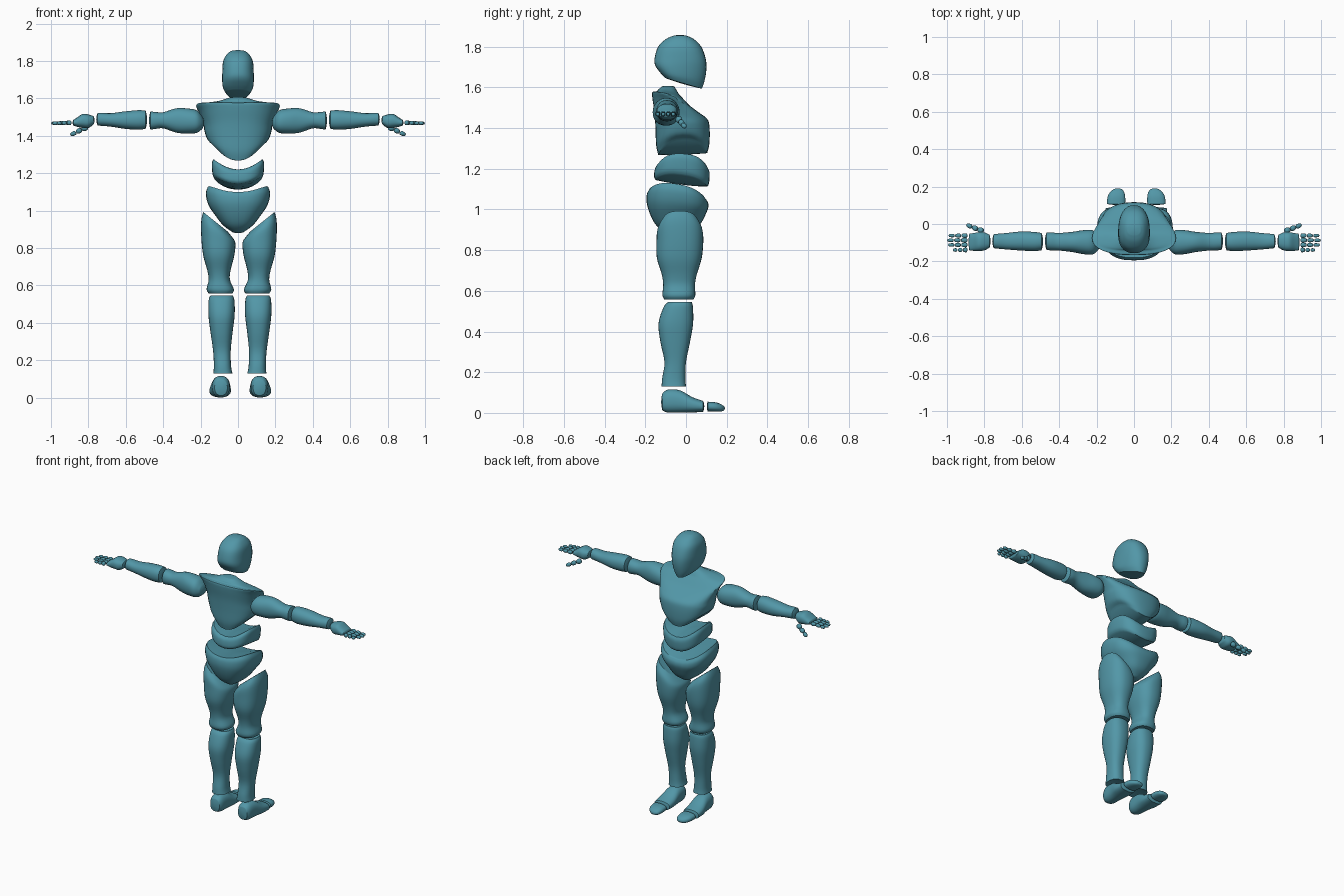
import bpy, bmesh, math
from mathutils import Vector

teal = bpy.data.materials.new("teal")
teal.diffuse_color = (0.085, 0.31, 0.39, 1)

AXES = {"x": lambda u, v, t: Vector((t, u, v)),
        "y": lambda u, v, t: Vector((u, t, v)),
        "z": lambda u, v, t: Vector((u, v, t))}


def spow(c, e):
    return math.copysign(abs(c) ** e, c)


def smooth_rings(rings, steps):
    """Catmull-Rom interpolation between the key cross-sections."""
    rings = [tuple(r) + (0,) * (9 - len(r)) for r in rings]
    out = []
    for i in range(len(rings) - 1):
        p0, p1 = rings[max(i - 1, 0)], rings[i]
        p2, p3 = rings[i + 1], rings[min(i + 2, len(rings) - 1)]
        for k in range(steps):
            f = k / steps
            out.append([b + 0.5 * f * (c - a + f * (2 * a - 5 * b + 4 * c - d + f * (3 * (b - c) + d - a)))
                        for a, b, c, d in zip(p0, p1, p2, p3)])
    return out + [list(rings[-1])]


def loft(name, rings, axis="z", side=1, shift=0.0, n=32, steps=4, dome=0.008, power=2.4, place=None):
    """Skin rings (t, centre u, centre v, radius u, radius v, slope u, slope v, bend, taper)."""
    keys = smooth_rings(rings, steps)
    first, last = keys[0], keys[-1]
    caps = (0.35, 0.7, 0.93)
    # rounded end caps made of concentric rings
    spec = [(first, k, -dome * (1 - k * k)) for k in caps]
    spec += [(r, 1, 0) for r in keys]
    spec += [(last, k, dome * (1 - k * k)) for k in reversed(caps)]
    bm = bmesh.new()

    def vert(u, v, t):
        p = AXES[axis](u, v, t)
        if place:
            p = place(p)
        return bm.verts.new((side * p.x + shift, p.y, p.z))

    loops = []
    for (t, cu, cv, ru, rv, su, sv, bend, taper), k, off in spec:
        loop = []
        for i in range(n):
            a = 2 * math.pi * i / n
            c, s = k * spow(math.cos(a), 2 / power), k * spow(math.sin(a), 2 / power)
            loop.append(vert(cu + ru * c * (1 - taper * s), cv + rv * s,
                             t + off + su * ru * c + sv * rv * s + bend * c * c))
        loops.append(loop)
    for a, b in zip(loops, loops[1:]):
        for i in range(n):
            j = (i + 1) % n
            bm.faces.new((a[i], a[j], b[j], b[i]))
    for loop, key, off in ((loops[0], first, -dome), (loops[-1], last, dome)):
        tip = vert(key[1], key[2], key[0] + off)
        for i in range(n):
            bm.faces.new((loop[i], loop[(i + 1) % n], tip))
    bmesh.ops.recalc_face_normals(bm, faces=bm.faces)
    me = bpy.data.meshes.new(name)
    bm.to_mesh(me)
    bm.free()
    me.materials.append(teal)
    ob = bpy.data.objects.new(name, me)
    bpy.context.collection.objects.link(ob)
    bpy.context.view_layer.objects.active = ob
    ob.select_set(True)
    bpy.ops.object.shade_smooth_by_angle(angle=math.radians(40))
    ob.select_set(False)
    return ob


def digit(name, a, b, r, parts, side):
    """A finger or thumb split into short rounded segments."""
    a, b = Vector(a), Vector(b)
    rot = (b - a).to_track_quat("Z", "Y")
    length = (b - a).length / parts
    for i in range(parts):
        start = a + (b - a) * (i / parts)
        q = r * (1 - 0.12 * i)
        loft(f"{name}_segment", [(0.004, 0, 0, q * 0.75, q * 0.75), (length * 0.3, 0, 0, q, q),
                                 (length * 0.7, 0, 0, q * 0.9, q * 0.9),
                                 (length - 0.004, 0, 0, q * 0.65, q * 0.65)],
             side=side, n=12, steps=2, dome=0.003, place=lambda p: start + rot @ p)


# head, narrowing to the chin
loft("head", [(1.620, 0, -.012, .060, .090, 0, -.29, 0, .35), (1.650, 0, -.018, .076, .108, 0, -.20, 0, .25),
              (1.695, 0, -.025, .083, .125, 0, -.08, 0, .15), (1.740, 0, -.029, .084, .126, 0, 0, 0, .05),
              (1.800, 0, -.031, .079, .106), (1.838, 0, -.030, .058, .068),
              (1.854, 0, -.030, .036, .032)], dome=0.004)

# chest with raised sides underneath and overhanging shoulders
loft("chest", [(1.272, 0, -.016, .130, .120, 0, .04, .08), (1.320, 0, -.016, .160, .131, 0, .02, .055),
               (1.400, 0, -.017, .178, .133, 0, 0, .02), (1.460, 0, -.025, .185, .130, 0, -.12),
               (1.510, 0, -.050, .205, .115, 0, -.30, .01), (1.545, 0, -.075, .224, .090, 0, -.35, .015),
               (1.570, 0, -.085, .200, .058, 0, -.20, 0), (1.583, 0, -.088, .110, .048, 0, -.15),
               (1.605, 0, -.088, .045, .030)], dome=0.003)

# waist band
loft("abdomen", [(1.128, 0, -.022, .126, .126, 0, -.13, .045), (1.145, 0, -.022, .136, .135, 0, -.12, .05),
                 (1.190, 0, -.018, .140, .134, 0, -.08, .06), (1.212, 0, -.015, .132, .120, 0, -.06, .062)],
     dome=0.006, power=2.7)

# pelvis bowl
loft("pelvis", [(0.885, 0, -.040, .030, .060), (0.920, 0, -.040, .078, .105), (0.970, 0, -.040, .118, .134),
                (1.020, 0, -.042, .158, .151, 0, -.08, .01), (1.055, 0, -.042, .172, .150, 0, -.14, .035),
                (1.075, 0, -.042, .162, .138, 0, -.17, .05)], dome=0.006, power=2.6)

for side in (1, -1):
    # legs
    loft("thigh", [(.940, .125, -.030, .066, .085, .80), (.900, .119, -.030, .083, .110, .50),
                   (.840, .110, -.030, .091, .115, .15), (.760, .108, -.033, .083, .110),
                   (.680, .107, -.033, .062, .086), (.630, .105, -.034, .057, .078),
                   (.580, .100, -.035, .073, .081), (.558, .098, -.035, .064, .072)], side=side, shift=.005)
    loft("shin", [(.545, .098, -.030, .060, .058), (.520, .098, -.038, .069, .072),
                  (.440, .098, -.050, .070, .085), (.350, .098, -.053, .059, .073),
                  (.250, .096, -.053, .047, .053), (.170, .093, -.060, .046, .057),
                  (.130, .091, -.060, .051, .060)], side=side, shift=.010)
    loft("foot", [(-.116, .103, .054, .034, .042), (-.090, .103, .058, .045, .056),
                  (-.030, .104, .056, .050, .055), (.030, .107, .040, .057, .038),
                  (.084, .108, .032, .056, .027)], axis="y", side=side, shift=.012, dome=0.006)
    loft("toes", [(.107, .108, .031, .049, .024), (.145, .106, .029, .047, .023),
                  (.172, .102, .025, .037, .018), (.186, .099, .022, .022, .011)],
         axis="y", side=side, shift=.012, dome=0.005)
    # arms, held straight out
    loft("upper_arm", [(.190, -.098, 1.470, .040, .032), (.220, -.098, 1.476, .064, .060),
                       (.270, -.097, 1.479, .064, .067), (.330, -.096, 1.482, .054, .065),
                       (.400, -.095, 1.483, .047, .043), (.445, -.093, 1.482, .048, .046),
                       (.468, -.092, 1.482, .046, .048)], axis="x", side=side, power=2.2)
    loft("forearm", [(.494, -.094, 1.486, .046, .048), (.530, -.094, 1.485, .051, .052),
                     (.600, -.091, 1.484, .051, .047), (.680, -.092, 1.485, .044, .036),
                     (.725, -.092, 1.488, .040, .035), (.750, -.092, 1.489, .037, .034)],
         axis="x", side=side, power=2.2)
    loft("palm", [(.772, -.092, 1.483, .034, .022), (.800, -.093, 1.478, .048, .036),
                  (.830, -.094, 1.480, .050, .037), (.860, -.096, 1.473, .047, .025),
                  (.880, -.097, 1.470, .045, .015)], axis="x", side=side, dome=0.005)
    # four fingers and a thumb
    for y, tip in ((-.062, .992), (-.087, 1.0), (-.112, .995), (-.139, .970)):
        digit("finger", (.889, y, 1.470), (tip, y, 1.467), .0125, 3, side)
    digit("thumb", (.805, -.040, 1.448), (.896, -.004, 1.404), .016, 3, side)
